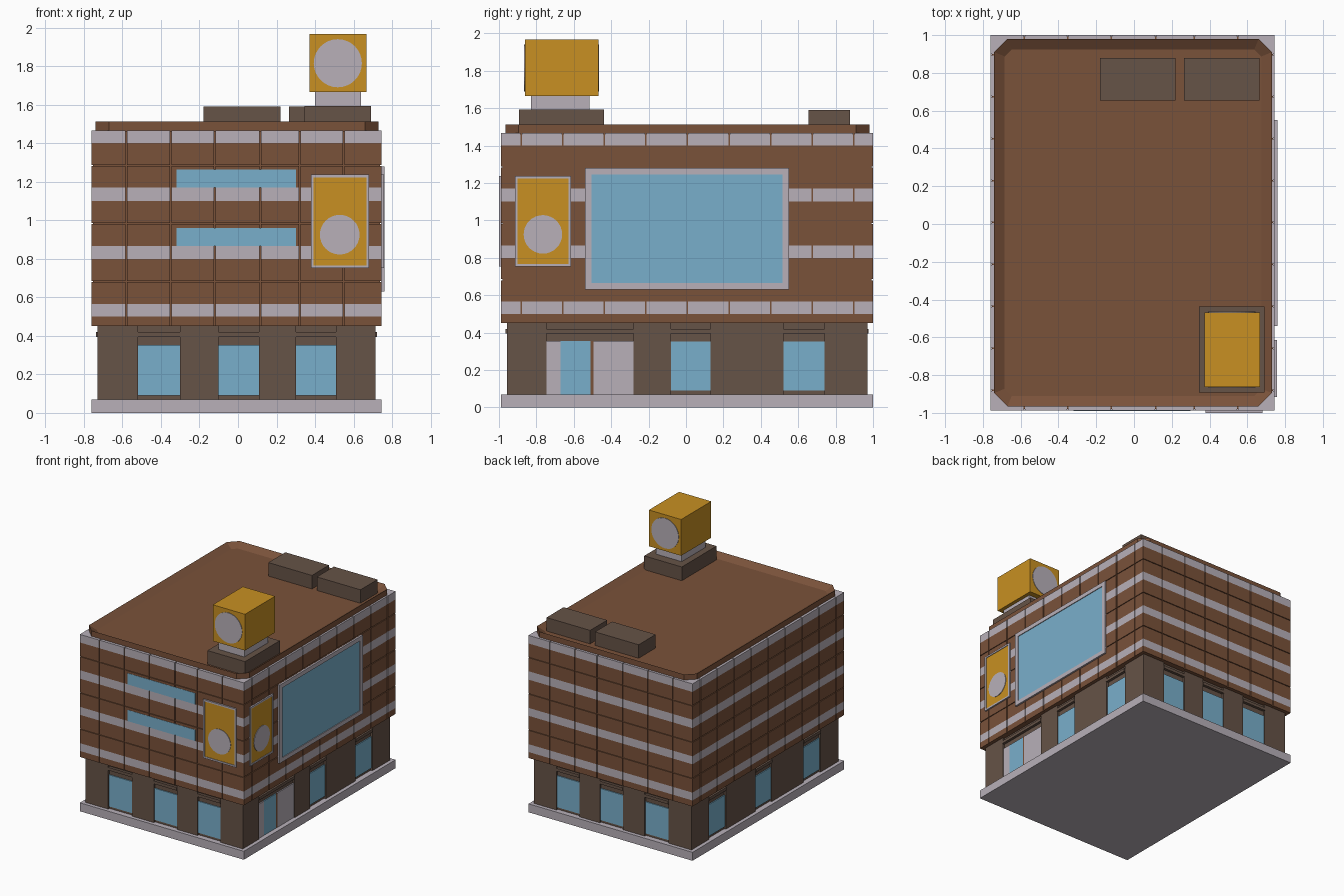
import bpy, bmesh, math
from mathutils import Matrix, Vector

if "Cube" in bpy.data.objects:
    bpy.data.objects.remove(bpy.data.objects["Cube"])


def material(name, rgb):
    m = bpy.data.materials.new(name)
    lin = [(c / 255 / 12.92) if c < 11 else ((c / 255 + 0.055) / 1.055) ** 2.4 for c in rgb]
    m.diffuse_color = (*lin, 1)
    m.use_nodes = True
    m.node_tree.nodes["Principled BSDF"].inputs["Base Color"].default_value = m.diffuse_color
    return m


BROWN = material("brick_brown", (122, 82, 58))
DARK = material("dark_taupe", (102, 83, 71))
LIGHT = material("pale_stone", (184, 176, 185))
BLUE = material("glass_blue", (121, 175, 203))
ORANGE = material("sign_orange", (200, 144, 34))

# outer faces of the building: left, right, front, back
X0, X1, Y0, Y1 = -0.76, 0.745, -0.988, 1.0


def finish(name, bm, mat):
    me = bpy.data.meshes.new(name)
    bmesh.ops.recalc_face_normals(bm, faces=bm.faces)
    bm.to_mesh(me)
    bm.free()
    me.materials.append(mat)
    ob = bpy.data.objects.new(name, me)
    bpy.context.collection.objects.link(ob)
    return ob


def boxes(name, mat, items):
    """One object from boxes given as (x0, x1, y0, y1, z0, z1)."""
    bm = bmesh.new()
    for x0, x1, y0, y1, z0, z1 in items:
        size = Matrix.Diagonal((x1 - x0, y1 - y0, z1 - z0, 1))
        mid = Matrix.Translation(((x0 + x1) / 2, (y0 + y1) / 2, (z0 + z1) / 2))
        bmesh.ops.create_cube(bm, size=1, matrix=mid @ size)
    return finish(name, bm, mat)


def on_side(side, u0, u1, z0, z1, inner, outer):
    """Box on a wall; inner/outer are distances outwards from the building faces."""
    if side == "front":
        return (u0, u1, Y0 - outer, Y0 - inner, z0, z1)
    if side == "back":
        return (u0, u1, Y1 + inner, Y1 + outer, z0, z1)
    if side == "left":
        return (X0 - outer, X0 - inner, u0, u1, z0, z1)
    return (X1 + inner, X1 + outer, u0, u1, z0, z1)


def disc(name, centre, direction, radius, depth):
    bm = bmesh.new()
    rot = Vector(direction).to_track_quat('Z', 'Y').to_matrix().to_4x4()
    bmesh.ops.create_cone(bm, cap_ends=True, segments=32, radius1=radius, radius2=radius,
                          depth=depth, matrix=Matrix.Translation(centre) @ rot)
    return finish(name, bm, LIGHT)


def frame(name, side, u0, u1, z0, z1, w, d):
    boxes(name, LIGHT, [on_side(side, *r, -0.004, d) for r in (
        (u0, u1, z0, z0 + w), (u0, u1, z1 - w, z1),
        (u0, u0 + w, z0 + w, z1 - w), (u1 - w, u1, z0 + w, z1 - w))])


# plinth
boxes("plinth", LIGHT, [(X0, X1, Y0, Y1, 0, 0.07)])

# ground floor: recessed core, with piers standing between the window bays
REC, PIER = -0.046, -0.03
boxes("ground_floor_core", DARK, [(X0 - REC, X1 + REC, Y0 - REC, Y1 + REC, 0.07, 0.45)])
x_bays = [(-0.52, -0.30), (-0.10, 0.11), (0.30, 0.51)]
y_bays = [(-0.08, 0.13), (0.52, 0.74)]
bays = {"front": x_bays, "back": x_bays,
        "left": [(-0.72, -0.50)] + y_bays, "right": [(-0.745, -0.28)] + y_bays}
for side, spans in bays.items():
    along_x = side in ("front", "back")
    lo, hi = (X0 - PIER, X1 + PIER) if along_x else (Y0 - REC, Y1 + REC)
    edges = [lo] + [u for s in spans for u in s] + [hi]
    boxes(side + "_piers", DARK, [on_side(side, edges[i], edges[i + 1], 0.07, 0.45, REC, PIER)
                                  for i in range(0, len(edges), 2)])
    boxes(side + "_lintels", DARK, [on_side(side, a, b, 0.395, 0.42, REC, PIER + 0.006)
                                    for a, b in spans])
    glazed = spans[1:] if side == "right" else spans
    boxes(side + "_windows", BLUE, [on_side(side, a, b, 0.09, 0.352, REC, REC + 0.008)
                                    for a, b in glazed])

# entrance on the right side
boxes("door_panels", LIGHT, [on_side("right", a, b, 0.07, 0.355, REC, REC + 0.009)
                             for a, b in ((-0.745, -0.67), (-0.495, -0.28))])
boxes("door_glass", BLUE, [on_side("right", -0.67, -0.51, 0.07, 0.355, REC, REC + 0.008)])
boxes("door_post", BROWN, [on_side("right", -0.51, -0.495, 0.07, 0.355, REC, REC + 0.008)])

# upper storeys: brown core clad in courses of brick and pale stone with open joints
G = 0.004
boxes("upper_core", BROWN, [(X0 + 0.008, X1 - 0.008, Y0 + 0.008, Y1 - 0.008, 0.45, 1.46)])
x_seams = [-0.58, -0.35, -0.12, 0.115, 0.32, 0.55]
y_seams = [-0.88 + 0.222 * i for i in range(9)]


def course(z0, z1, t):
    out = []
    for side in ("front", "back", "left", "right"):
        along_x = side in ("front", "back")
        lo, hi, seams = (X0, X1, x_seams) if along_x else (Y0 + t, Y1 - t, y_seams)
        cuts = [lo - G] + seams + [hi + G]
        out += [on_side(side, a + G, b - G, z0, z1, -t, 0) for a, b in zip(cuts, cuts[1:])]
    return out


bands = [(0.50, 0.565), (0.80, 0.866), (1.10, 1.17), (1.40, 1.467)]
stone, brick = [], course(0.45, 0.50, 0.012)
for i, (a, b) in enumerate(bands):
    stone += course(a, b, 0.08 if i == 3 else 0.012)
    if i < 3:
        top = bands[i + 1][0]
        mid = (b + top) / 2
        brick += course(b, mid - 0.003, 0.012) + course(mid + 0.003, top, 0.012)
boxes("stone_bands", LIGHT, stone)
boxes("brick_courses", BROWN, brick)

# strip windows on the front
boxes("strip_windows", BLUE, [on_side("front", -0.32, 0.30, z, z + 0.093, -0.004, 0.002)
                              for z in (0.866, 1.17)])

# roof: chamfered slab with an inset, sunken floor
bm = bmesh.new()
c = 0.07
ax, bx, ay, by = -0.74, 0.73, -0.965, 0.98
outline = [(ax + c, ay), (bx - c, ay), (bx, ay + c), (bx, by - c),
           (bx - c, by), (ax + c, by), (ax, by - c), (ax, ay + c)]
base = bm.faces.new([bm.verts.new((x, y, 1.46)) for x, y in outline])
ext = bmesh.ops.extrude_face_region(bm, geom=[base])
for v in ext["geom"]:
    if isinstance(v, bmesh.types.BMVert):
        v.co.z = 1.513
bm.normal_update()
top = max(bm.faces, key=lambda f: f.calc_center_median().z)
bmesh.ops.inset_region(bm, faces=[top], thickness=0.06)
for v in top.verts:
    v.co.z = 1.478
finish("roof_parapet", bm, BROWN)

# rooftop units and the rotating-style cube sign
boxes("roof_units", DARK, [(-0.18, 0.22, 0.655, 0.878, 1.475, 1.59),
                           (0.265, 0.665, 0.655, 0.878, 1.475, 1.59)])
boxes("sign_base", DARK, [(0.345, 0.69, -0.893, -0.438, 1.475, 1.592)])
boxes("sign_pedestal", LIGHT, [(0.40, 0.638, -0.828, -0.515, 1.59, 1.668)])
boxes("sign_cube", ORANGE, [(0.372, 0.668, -0.862, -0.468, 1.666, 1.967)])
disc("sign_disc_front", (0.518, -0.862, 1.815), (0, -1, 0), 0.125, 0.008)
disc("sign_disc_back", (0.518, -0.468, 1.815), (0, 1, 0), 0.125, 0.008)

# large glass billboard on the right wall
frame("billboard_frame", "right", -0.54, 0.55, 0.63, 1.28, 0.035, 0.015)
boxes("billboard_panel", BLUE, [on_side("right", -0.505, 0.515, 0.655, 1.255, -0.004, 0.009)])

# orange wall signs near the front right corner
frame("front_sign_frame", "front", 0.378, 0.68, 0.752, 1.237, 0.014, 0.012)
boxes("front_sign_panel", ORANGE, [on_side("front", 0.39, 0.668, 0.765, 1.225, -0.004, 0.007)])
disc("front_sign_disc", (0.528, Y0 - 0.007, 0.925), (0, -1, 0), 0.103, 0.008)
frame("right_sign_frame", "right", -0.915, -0.615, 0.752, 1.237, 0.014, 0.012)
boxes("right_sign_panel", ORANGE, [on_side("right", -0.903, -0.627, 0.765, 1.225, -0.004, 0.007)])
disc("right_sign_disc", (X1 + 0.007, -0.765, 0.925), (1, 0, 0), 0.103, 0.008)
